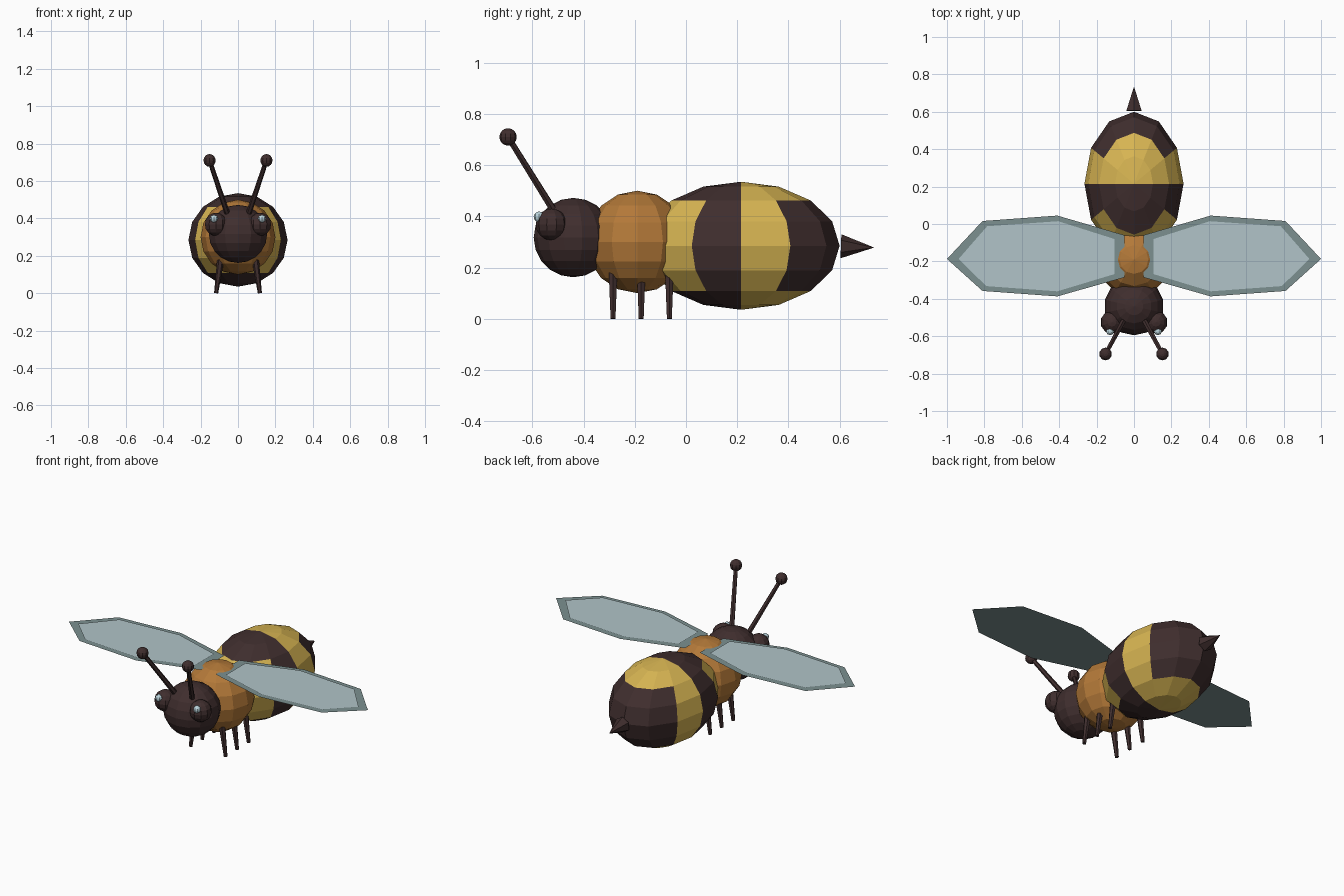
import bpy, bmesh
from mathutils import Vector, Matrix

if "Cube" in bpy.data.objects:
    bpy.data.objects.remove(bpy.data.objects["Cube"])


def material(name, rgb):
    m = bpy.data.materials.new(name)
    m.diffuse_color = (*rgb, 1)
    m.use_nodes = True
    m.node_tree.nodes["Principled BSDF"].inputs["Base Color"].default_value = m.diffuse_color
    return m


BROWN = material("dark_brown", (0.05, 0.027, 0.027))
YELLOW = material("yellow", (0.68, 0.46, 0.085))
ORANGE = material("orange", (0.45, 0.19, 0.04))
RIM = material("wing_rim_grey", (0.2, 0.28, 0.28))
PANE = material("wing_pane_blue", (0.44, 0.55, 0.58))
GLINT = material("eye_glint", (0.5, 0.66, 0.72))


def finish(name, bm, *mats):
    me = bpy.data.meshes.new(name)
    bm.to_mesh(me)
    bm.free()
    for m in mats:
        me.materials.append(m)
    ob = bpy.data.objects.new(name, me)
    bpy.context.collection.objects.link(ob)
    return ob


def ball(name, center, radii, mat, segs=12, rings=8):
    bm = bmesh.new()
    bmesh.ops.create_uvsphere(bm, u_segments=segs, v_segments=rings, radius=1,
                              matrix=Matrix.Translation(center) @ Matrix.Diagonal((*radii, 1)))
    return finish(name, bm, mat)


def rod(name, a, b, r1, r2, mat, sides=6):
    a, b = Vector(a), Vector(b)
    d = b - a
    mtx = Matrix.Translation((a + b) / 2) @ d.to_track_quat('Z', 'Y').to_matrix().to_4x4()
    bm = bmesh.new()
    bmesh.ops.create_cone(bm, cap_ends=True, segments=sides, radius1=r1, radius2=r2,
                          depth=d.length, matrix=mtx)
    return finish(name, bm, mat)


def plate(name, outline, z, side, mat):
    bm = bmesh.new()
    f = bm.faces.new([bm.verts.new((x * side, y, z)) for x, y in outline])
    f.normal_update()
    if f.normal.z < 0:
        f.normal_flip()
    return finish(name, bm, mat)


# Body: head, thorax and striped abdomen
ball("head", (0, -0.44, 0.317), (0.16, 0.155, 0.155), BROWN, 14, 10)
ball("thorax", (0, -0.19, 0.3), (0.2, 0.2, 0.2), ORANGE)
abdomen = ball("abdomen", (0, 0.215, 0.285), (0.265, 0.385, 0.25), BROWN)
abdomen.data.materials.append(YELLOW)
for f in abdomen.data.polygons:
    dy = f.center.y - 0.215
    f.material_index = int(dy < -0.205 or 0 < dy < 0.205)
rod("stinger", (0, 0.605, 0.283), (0, 0.735, 0.278), 0.047, 0.0, BROWN)

# Wing outlines, right side
rim = [(0.05, -0.06), (0.41, 0.045), (0.81, 0.016), (1.0, -0.187),
       (0.81, -0.358), (0.41, -0.387), (0.05, -0.285)]
pane = [(0.105, -0.08), (0.405, 0.015), (0.785, -0.012), (0.938, -0.187),
        (0.79, -0.332), (0.41, -0.36), (0.105, -0.268)]

# Paired parts
for side, tag in ((1, "right"), (-1, "left")):
    plate("wing_rim_" + tag, rim, 0.478, side, RIM)
    plate("wing_pane_" + tag, pane, 0.482, side, PANE)
    ball("eye_" + tag, (0.118 * side, -0.525, 0.368), (0.062,) * 3, BROWN, 10, 8)
    ball("eye_glint_" + tag, (0.128 * side, -0.574, 0.398), (0.021,) * 3, GLINT, 8, 6)
    tip = (0.152 * side, -0.695, 0.71)
    rod("antenna_" + tag, (0.055 * side, -0.515, 0.42), tip, 0.015, 0.012, BROWN)
    ball("antenna_knob_" + tag, tip, (0.034,) * 3, BROWN, 10, 8)
    for i, y in enumerate((-0.285, -0.175, -0.065)):
        rod(f"leg_{i + 1}_{tag}", (0.09 * side, y, 0.2), (0.117 * side, y, 0.0),
            0.02, 0.011, BROWN)
